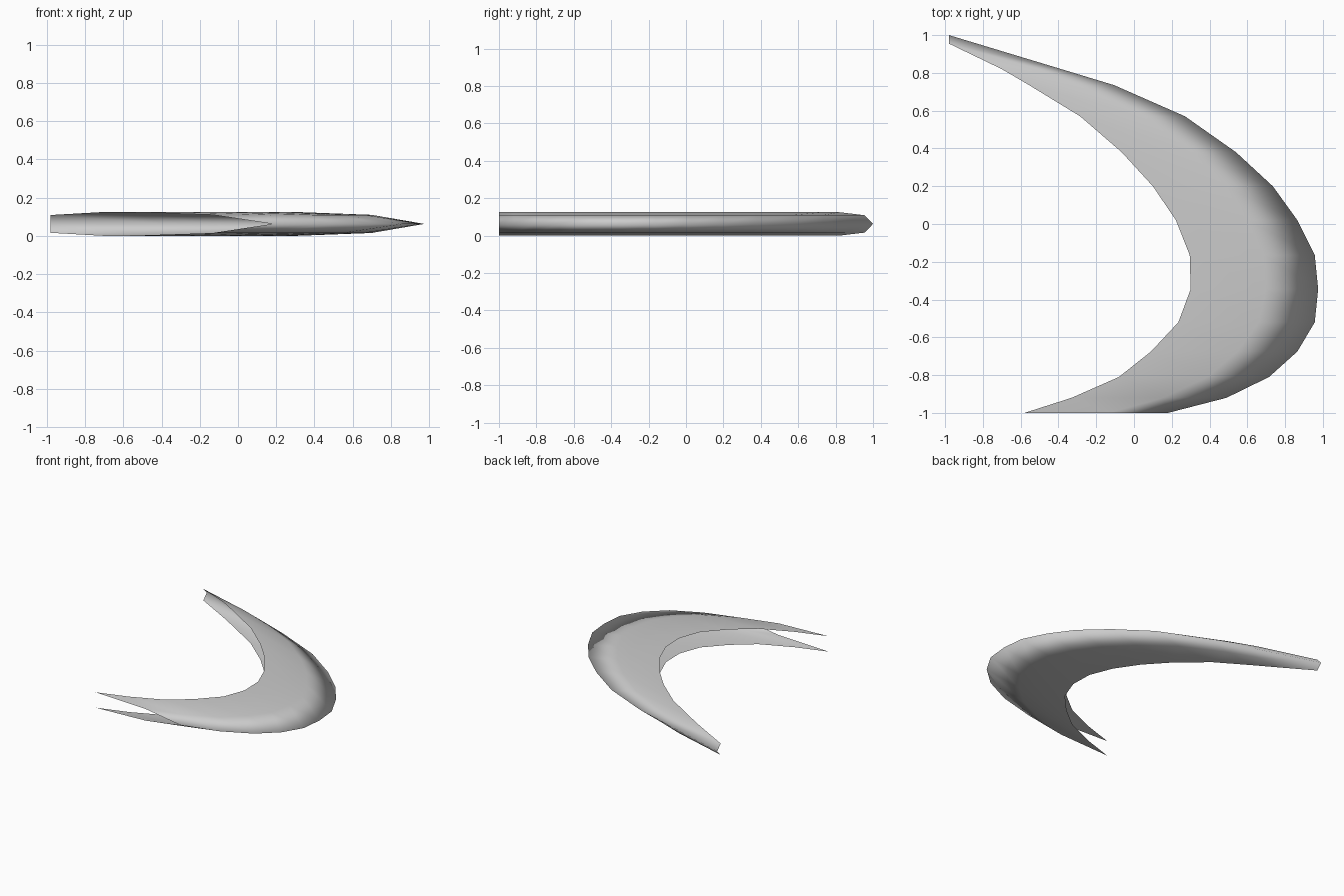
import bpy, bmesh

cube = bpy.data.objects.get("Cube")
if cube:
    bpy.data.objects.remove(cube, do_unlink=True)

# Single light grey finish
grey = bpy.data.materials.new("light_grey")
grey.use_nodes = True
color = (0.6, 0.6, 0.6, 1.0)
grey.diffuse_color = color
grey.node_tree.nodes["Principled BSDF"].inputs["Base Color"].default_value = color

MID_Z = 0.0625
# Wedge profile: (fraction of width from the outer edge, half thickness)
PROFILE = [(0.0, 0.0), (0.41, 0.0475), (1.0, 0.0625)]

# Crescent outline: y, inner x, outer x
ROWS = [
    (-1.0, -0.58, 0.18), (-0.92, -0.33, 0.49), (-0.81, -0.08, 0.715),
    (-0.675, 0.09, 0.865), (-0.52, 0.235, 0.957), (-0.345, 0.30, 0.975),
    (-0.165, 0.295, 0.957), (0.02, 0.222, 0.865), (0.2, 0.1, 0.735),
    (0.38, -0.065, 0.54), (0.57, -0.285, 0.27), (0.735, -0.555, -0.105),
    (0.82, -0.70, -0.385),
]


def section(points):
    """Mirror (x, y, half thickness) points into a V, bottom lip to top lip."""
    bottom = [(x, y, MID_Z - h) for x, y, h in reversed(points)]
    top = [(x, y, MID_Z + h) for x, y, h in points[1:]]
    return bottom + top


sections = [section([(outer + (inner - outer) * f, y, h) for f, h in PROFILE])
            for y, inner, outer in ROWS]
# Narrow tip, where the flat inner part runs out
lip = (-0.98, 0.955, 0.0465)
sections.append(section([(-0.98, 1.0, 0.0), lip, lip]))

# Skin the open crescent shell
bm = bmesh.new()
grid = [[bm.verts.new(p) for p in s] for s in sections]
for a, b in zip(grid, grid[1:]):
    for i in range(len(a) - 1):
        bm.faces.new((a[i], b[i], b[i + 1], a[i + 1]))
bmesh.ops.remove_doubles(bm, verts=bm.verts, dist=0.0001)
for face in bm.faces:
    face.smooth = True

mesh = bpy.data.meshes.new("crescent_shell")
bm.to_mesh(mesh)
bm.free()
mesh.materials.append(grey)
shell = bpy.data.objects.new("crescent_shell", mesh)
bpy.context.collection.objects.link(shell)
